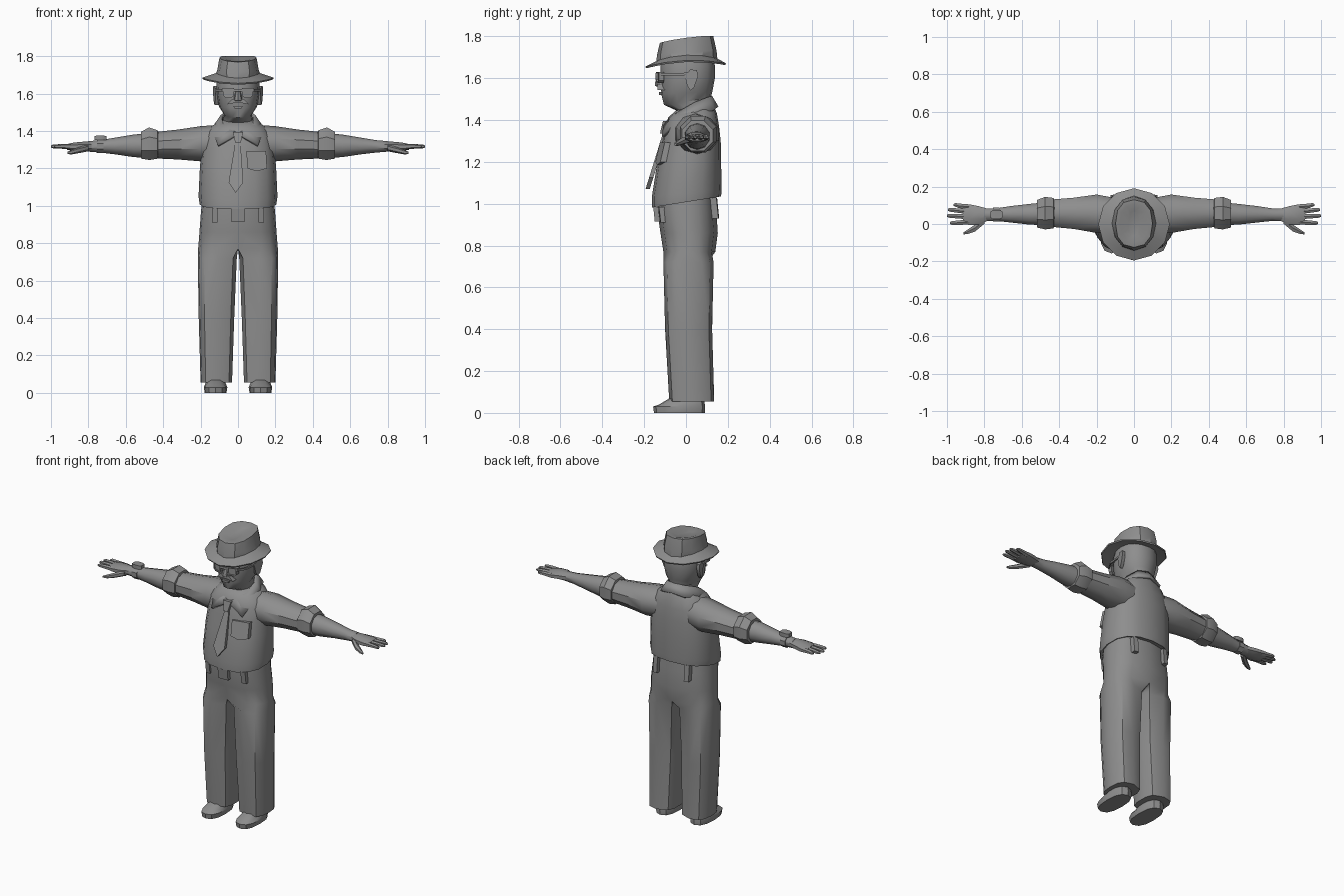
import bpy, bmesh, math
from mathutils import Vector

mat = bpy.data.materials.new("plain grey")
mat.diffuse_color = (0.27, 0.27, 0.27, 1)


def make(name, verts, faces, mirror=False, angle=38, solid=0):
    me = bpy.data.meshes.new(name)
    me.from_pydata([tuple(v) for v in verts], [], faces)
    bm = bmesh.new()
    bm.from_mesh(me)
    bmesh.ops.remove_doubles(bm, verts=bm.verts, dist=0.0005)
    bmesh.ops.recalc_face_normals(bm, faces=bm.faces)
    bm.to_mesh(me)
    bm.free()
    me.materials.append(mat)
    ob = bpy.data.objects.new(name, me)
    bpy.context.collection.objects.link(ob)
    if mirror:
        m = ob.modifiers.new("mirror", 'MIRROR')
        m.merge_threshold = 0.002
    if solid:
        ob.modifiers.new("thickness", 'SOLIDIFY').thickness = solid
    bpy.ops.object.select_all(action='DESELECT')
    ob.select_set(True)
    bpy.context.view_layer.objects.active = ob
    bpy.ops.object.shade_smooth_by_angle(angle=math.radians(angle))
    return ob


def loft(name, rings, skip=None, **kw):
    """Skin through rings of equal length, with both ends capped."""
    n = len(rings[0])
    verts = [v for r in rings for v in r]
    faces = [tuple(range(n)), tuple(range(len(verts) - n, len(verts)))]
    for k in range(len(rings) - 1):
        for i in range(n):
            j = (i + 1) % n
            f = (k * n + i, k * n + j, (k + 1) * n + j, (k + 1) * n + i)
            if not (skip and all(skip(verts[v]) for v in f)):
                faces.append(f)
    return make(name, verts, faces, **kw)


def sp(v, p):
    return math.copysign(abs(v) ** p, v)


def ring(z, hw, yf, yb, n=16, p=1.0, cx=0, tilt=0, lift=0):
    """Level ring from half width, front and back; tilt and side lift bend it."""
    out = []
    for i in range(n):
        a = 2 * math.pi * i / n
        s, c = sp(math.sin(a), p), sp(math.cos(a), p)
        y = (yf + yb) / 2 - (yb - yf) / 2 * c
        out.append(Vector((cx + hw * s, y, z + tilt * y + lift * s * s)))
    return out


def tube(name, stops, n=10, **kw):
    """Limb along x through (x, y, z, y radius, z radius)."""
    rings = [[Vector((x, y + ry * math.cos(2 * math.pi * (i + .5) / n),
                      z + rz * math.sin(2 * math.pi * (i + .5) / n)))
              for i in range(n)] for x, y, z, ry, rz in stops]
    return loft(name, rings, **kw)


def plate(name, outline, y0, ax=0, az=0, t=0.02, **kw):
    """Plate with an x,z outline whose front lies on y = y0 + ax*x + az*(z-1)."""
    front = [Vector((x, y0 + ax * x + az * (z - 1), z)) for x, z in outline]
    return loft(name, [front, [v + Vector((0, t, 0)) for v in front]], **kw)


def box(x0, x1, z0, z1):
    return [(x0, z0), (x1, z0), (x1, z1), (x0, z1)]


# Shirt
loft("shirt", [ring(1.02, .185, -.14, .145, p=.85, tilt=.16)] +
     [ring(z, w, f, b, p=.85, tilt=t) for z, w, f, b, t in (
         (1.008, .205, -.163, .168, .16), (1.05, .211, -.163, .17, .1),
         (1.2, .204, -.137, .168, 0), (1.3, .196, -.113, .166, 0),
         (1.37, .185, -.1, .158, 0), (1.42, .145, -.085, .147, .1),
         (1.455, .085, -.05, .125, .2))])

# Trousers: half pelvis flowing into a leg, mirrored
leg_a = [math.radians(a) for a in (-45, 0, 35, 65, 90, 115, 145, 180, 225, 255, 285)]
hip_a = [math.radians(a) for a in (0, 33, 52, 71, 90, 109, 128, 147, 180)]


def hip(z, w, f, b):
    c, r = (f + b) / 2, (b - f) / 2
    pts = [Vector((w * abs(sp(math.sin(a), .85)) if 0 < i < 8 else 0,
                   c - r * sp(math.cos(a), .85), z)) for i, a in enumerate(hip_a)]
    return pts + [Vector((0, c + r * .4, z)), Vector((0, c - r * .4, z))]


def leg(z, xi, xo, f, b):
    c, r, xc, rx = (f + b) / 2, (b - f) / 2, (xi + xo) / 2, (xo - xi) / 2
    return [Vector((xc + rx * sp(math.sin(a), .7),
                    c - r * sp(math.cos(a), .75), z)) for a in leg_a]


loft("trousers", [hip(1.04, .19, -.135, .14), hip(.97, .198, -.138, .145),
                  hip(.86, .206, -.122, .152), hip(.77, .213, -.108, .14),
                  leg(.72, .004, .215, -.108, .132), leg(.4, .018, .21, -.1, .125),
                  leg(.055, .03, .2, -.08, .135)],
     skip=lambda v: v.x < .0001, mirror=True, angle=42)

# Shoes
loft("shoe", [ring(z, w, f, b, 12, .8, .12, t) for z, w, f, b, t in (
    (0, .058, -.153, .09, 0), (.03, .063, -.157, .092, 0),
    (.055, .054, -.13, .085, .12), (.075, .04, -.07, .08, 0))], mirror=True)

# Belt loops and buckle
plate("front_belt_loop", box(.11, .14, .91, .985), -.148, .12, -.12, .03, mirror=True)
plate("back_belt_loop", box(.095, .125, .93, 1.03), .133, -.12, -.1, .03, mirror=True)
plate("buckle", box(-.034, .034, .915, .985), -.158, 0, -.1, .03)

# Sleeves, cuffs and forearms
tube("sleeve", [(.08, .04, 1.335, .1, .1), (.2, .055, 1.332, .108, .094),
                (.32, .057, 1.328, .088, .08), (.45, .058, 1.324, .076, .07)], mirror=True)
tube("sleeve_cuff", [(.425, .058, 1.325, .068, .066), (.43, .058, 1.328, .088, .082),
                     (.475, .058, 1.332, .094, .094), (.518, .055, 1.325, .08, .078),
                     (.52, .055, 1.325, .05, .05)], n=8, mirror=True)
tube("forearm", [(.48, .055, 1.322, .064, .066), (.56, .052, 1.321, .058, .06),
                 (.66, .052, 1.32, .046, .044), (.74, .05, 1.318, .035, .033),
                 (.8, .05, 1.318, .035, .028)], mirror=True)

# Hands
tube("palm", [(.78, .05, 1.318, .034, .027), (.83, .046, 1.318, .053, .027),
              (.88, .05, 1.316, .06, .024), (.915, .052, 1.315, .054, .016)], n=8, mirror=True)
for k, (y0, y1, x1) in enumerate(((.092, .102, .965), (.066, .076, .995),
                                  (.038, .044, 1.0), (.01, .005, .985))):
    tube("finger_%d" % (k + 1), [(.88, y0, 1.316, .015, .016), (.935, (y0 + y1) / 2, 1.318, .014, .013),
                                 (x1 - .012, y1, 1.318, .012, .01), (x1, y1, 1.317, .006, .005)],
         n=6, mirror=True)
tube("thumb", [(.8, .02, 1.31, .022, .018), (.85, -.022, 1.298, .021, .016),
               (.89, -.042, 1.287, .014, .012), (.912, -.05, 1.283, .006, .006)], n=6, mirror=True)

# Wrist watch, on one arm only
tube("watch_strap", [(-.755, .05, 1.318, .041, .038), (-.72, .05, 1.318, .041, .038)], n=8)
tube("watch_case", [(-.768, .05, 1.363, .022, .016), (-.755, .05, 1.363, .034, .017),
                    (-.718, .05, 1.363, .034, .017), (-.703, .05, 1.363, .022, .016)], n=4)

# Collar
pairs = [((0, .125, 1.515), (0, .155, 1.465)), ((.06, .105, 1.51), (.085, .135, 1.45)),
         ((.093, .04, 1.485), (.132, .045, 1.428)), ((.085, -.03, 1.445), (.135, -.05, 1.39)),
         ((.05, -.075, 1.415), (.108, -.115, 1.325)), ((0, -.088, 1.395), (.012, -.108, 1.38))]
make("collar", [v for p in pairs for v in p],
     [(2 * i, 2 * i + 1, 2 * i + 3, 2 * i + 2) for i in range(5)], mirror=True, solid=.014)

# Tie and pocket
plate("tie_knot", [(-.014, 1.335), (.014, 1.335), (.027, 1.395), (-.027, 1.395)], -.205, 0, .24, .03)
plate("tie", [(-.012, 1.07), (.028, 1.125), (.013, 1.345), (-.014, 1.345), (-.05, 1.125)],
      -.215, 0, .31, .02)
plate("pocket", [(.05, 1.2), (.1, 1.185), (.155, 1.2), (.15, 1.292), (.045, 1.292)],
      -.205, .22, .24, .03)

# Head, ears and face
loft("head", [ring(z, w, f, b, p=q, tilt=t) for z, w, f, b, q, t in (
    (1.39, .075, -.04, .11, 1, 0), (1.45, .08, -.045, .118, 1, .1),
    (1.488, .074, -.105, .118, .9, .15), (1.53, .102, -.118, .126, .9, .05),
    (1.6, .114, -.12, .138, .9, 0), (1.66, .115, -.122, .138, .9, 0), (1.7, .105, -.11, .13, .9, 0))])
ear = [(-.005, 1.61), (.005, 1.565), (.022, 1.54), (.038, 1.555), (.058, 1.61),
       (.052, 1.638), (.02, 1.642)]
loft("ear", [[Vector((x + .25 * y, y, z)) for y, z in ear] for x in (.1, .12)], mirror=True)
loft("nose", [ring(z, w, f, -.09, 8) for z, w, f in (
    (1.556, .012, -.125), (1.563, .024, -.148), (1.58, .021, -.148), (1.625, .012, -.125))])
plate("moustache", [(-.058, 1.543), (-.02, 1.55), (.02, 1.55), (.058, 1.543),
                    (.03, 1.572), (-.03, 1.572)], -.136, 0, 0, .035)
plate("lower_lip", [(-.018, 1.52), (.018, 1.52), (.025, 1.534), (-.025, 1.534)], -.129, 0, 0, .03)

# Glasses: rims with recessed lenses, bridge and temples
for s in (-1, 1):
    rim = [(s * x, z) for x, z in ((.02, 1.59), (.035, 1.577), (.065, 1.577), (.08, 1.59),
                                   (.083, 1.63), (.022, 1.63))]
    inner = [(s * .051 + (x - s * .051) * .75, 1.605 + (z - 1.605) * .75) for x, z in rim]
    lift = lambda pts, y: [Vector((x, y + .25 * abs(x), z)) for x, z in pts]
    loft("glasses_rim", [lift(rim, -.125), lift(rim, -.15), lift(inner, -.15), lift(inner, -.142)])
plate("glasses_bridge", box(-.024, .024, 1.612, 1.626), -.146, 0, 0, .012)
loft("glasses_temple", [[Vector((x + dx, y, z + dz)) for dx, dz in ((0, 0), (.008, 0), (.008, .012), (0, .012))]
                        for x, y, z in ((.078, -.125, 1.612), (.108, -.075, 1.612), (.115, .02, 1.615))],
     mirror=True)

# Hat: brim, band edge, crown and dented top in one skin
brim = dict(n=12, tilt=.04, lift=.022)
crown = dict(n=12, p=.85)
loft("hat", [ring(1.668, .1, -.12, .13, **brim), ring(1.655, .188, -.191, .188, **brim),
             ring(1.663, .191, -.195, .191, **brim), ring(1.688, .118, -.142, .15, **brim),
             ring(1.725, .111, -.137, .146, tilt=.05, **crown),
             ring(1.785, .099, -.125, .13, tilt=.13, lift=.008, **crown),
             ring(1.787, .075, -.098, .108, tilt=.14, lift=.004, **crown),
             ring(1.775, .03, -.06, .07, tilt=.14, **crown)], angle=30)
